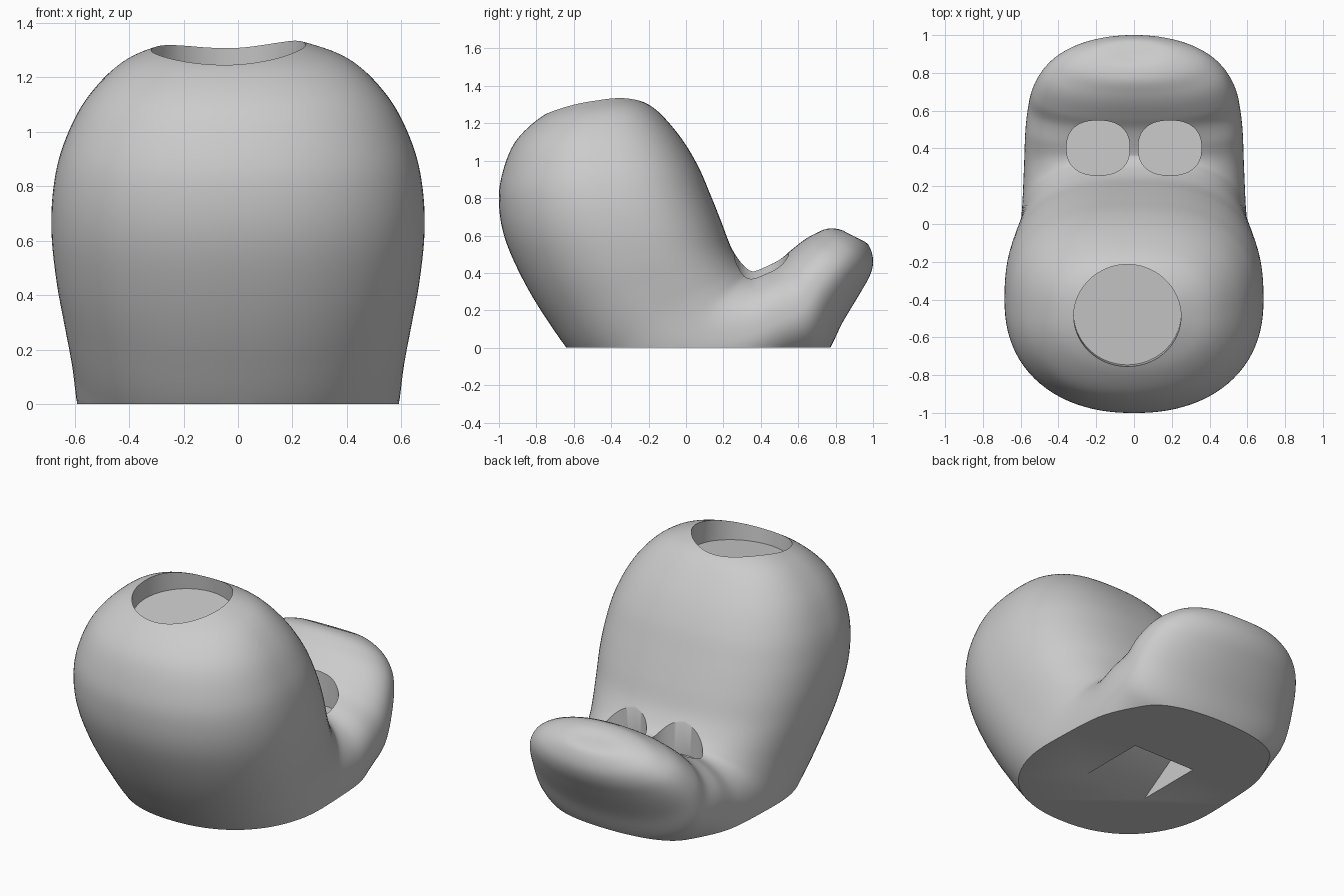
import bpy, bmesh
from math import sin, cos, pi, radians
from mathutils import Vector, Matrix

cube = bpy.data.objects.get("Cube")
if cube:
    bpy.data.objects.remove(cube, do_unlink=True)

grey = bpy.data.materials.new("plain grey")
grey.use_nodes = True
grey.diffuse_color = (0.6, 0.6, 0.6, 1)
grey.node_tree.nodes["Principled BSDF"].inputs["Base Color"].default_value = (0.6, 0.6, 0.6, 1)


def superellipse(centre, u, v, count, power_in=2, power_out=2):
    """Closed ring on half axes u and v, with its own squareness on the +u and -u halves."""
    ring = []
    for i in range(count):
        a = 2 * pi * i / count
        c, s = cos(a), sin(a)
        power = power_in if c > 0 else power_out
        k = (abs(c) ** power + abs(s) ** power) ** (-1 / power)
        ring.append(centre + u * c * k + v * s * k)
    return ring


def loft(name, rings):
    """Closed solid skinned through rings of equal length."""
    bm = bmesh.new()
    rows = [[bm.verts.new(p) for p in ring] for ring in rings]
    n = len(rows[0])
    for lower, upper in zip(rows, rows[1:]):
        for i in range(n):
            j = (i + 1) % n
            bm.faces.new((lower[i], lower[j], upper[j], upper[i]))
    bm.faces.new(rows[0])
    bm.faces.new(rows[-1])
    bmesh.ops.recalc_face_normals(bm, faces=bm.faces)
    mesh = bpy.data.meshes.new(name)
    bm.to_mesh(mesh)
    bm.free()
    mesh.materials.append(grey)
    obj = bpy.data.objects.new(name, mesh)
    bpy.context.collection.objects.link(obj)
    return obj


def catmull(a, b, c, d, t):
    return [0.5 * (2 * q + (r - p) * t + (2 * p - 5 * q + 4 * r - s) * t * t
                   + (3 * q - p - 3 * r + s) * t ** 3) for p, q, r, s in zip(a, b, c, d)]


# Body sections from crown to tail tip: inner y, inner z, outer y, outer z, half width
sections = [
    (-.44, 1.37, -.51, 1.36, .05), (-.30, 1.34, -.67, 1.29, .27),
    (-.17, 1.28, -.80, 1.215, .43), (-.04, 1.14, -.92, 1.09, .56),
    (.06, .98, -.985, .92, .642), (.13, .82, -1, .77, .678),
    (.19, .67, -.97, .59, .685), (.24, .54, -.88, .38, .668),
    (.29, .46, -.75, .16, .64), (.33, .42, -.57, -.08, .612),
    (.35, .41, -.30, -.30, .595), (.37, .41, .20, -.30, .583),
    (.42, .43, .57, -.13, .575), (.50, .47, .735, -.05, .56),
    (.56, .52, .84, .14, .54), (.63, .575, .93, .29, .495),
    (.69, .61, .985, .39, .43), (.76, .637, 1, .47, .335),
    (.83, .63, .975, .55, .20), (.88, .60, .92, .585, .04),
]
rings = []
last = len(sections) - 1
for i in range(last):
    for step in range(6 if i < last - 1 else 7):
        t = step / 6
        iy, iz, oy, oz, w = catmull(sections[max(i - 1, 0)], sections[i], sections[i + 1],
                                    sections[min(i + 2, last)], t)
        inner, outer = Vector((0, iy, iz)), Vector((0, oy, oz))
        # Flatter toward the saddle, rounder along the tail
        toward_tail = min(max((i + t - 12) / 5, 0), 1)
        rings.append(superellipse((inner + outer) / 2, (inner - outer) / 2, Vector((w, 0, 0)),
                                  96, 2.6 - .5 * toward_tail, 2.2 - .2 * toward_tail))
body = loft("body", rings)


def square(z, half):
    return [Vector((sx * half, sy * half, z))
            for sx, sy in ((-1, -1), (1, -1), (1, 1), (-1, 1))]


X, Y = Vector((1, 0, 0)), Vector((0, 1, 0))
cutters = []

# Flat underside
cutters.append(loft("base_cutter", [square(-1, 2), square(0, 2)]))

# Square socket in the underside with a sloping front wall
cutters.append(loft("socket_cutter", [
    [Vector((x, y, z)) for y, z in ((-.468, -.2), (.258, -.2), (.258, .268))]
    for x in (-.208, .208)]))

# Round recess in the crown, tipped slightly forward
tilt = Matrix.Rotation(radians(6), 3, 'X')
floor_centre = Vector((-.035, -.475, 1.19))
cutters.append(loft("crown_cutter", [
    superellipse(floor_centre + tilt @ Vector((0, 0, h)), X * .284, tilt @ Y * .272, 96)
    for h in (0, .6)]))

# Pair of flat-bottomed recesses in the saddle
for side, label in ((-1, "right"), (1, "left")):
    cutters.append(loft(label + "_recess_cutter", [
        superellipse(Vector((side * .19, .403, z)), X * .167, Y * .145, 64, 2.4, 2.4)
        for z in (.3, 1)]))

# Carve the body, then discard the cutters
for cutter in cutters:
    cutter.hide_render = True
    mod = body.modifiers.new(cutter.name, 'BOOLEAN')
    mod.operation = 'DIFFERENCE'
    mod.solver = 'EXACT'
    mod.object = cutter
depsgraph = bpy.context.evaluated_depsgraph_get()
carved = bpy.data.meshes.new_from_object(body.evaluated_get(depsgraph))
body.modifiers.clear()
body.data = carved
for cutter in cutters:
    bpy.data.objects.remove(cutter, do_unlink=True)
body.data.materials.clear()
body.data.materials.append(grey)
for poly in body.data.polygons:
    poly.material_index = 0

bpy.ops.object.select_all(action='DESELECT')
body.select_set(True)
bpy.context.view_layer.objects.active = body
bpy.ops.object.shade_smooth_by_angle(angle=radians(35))
